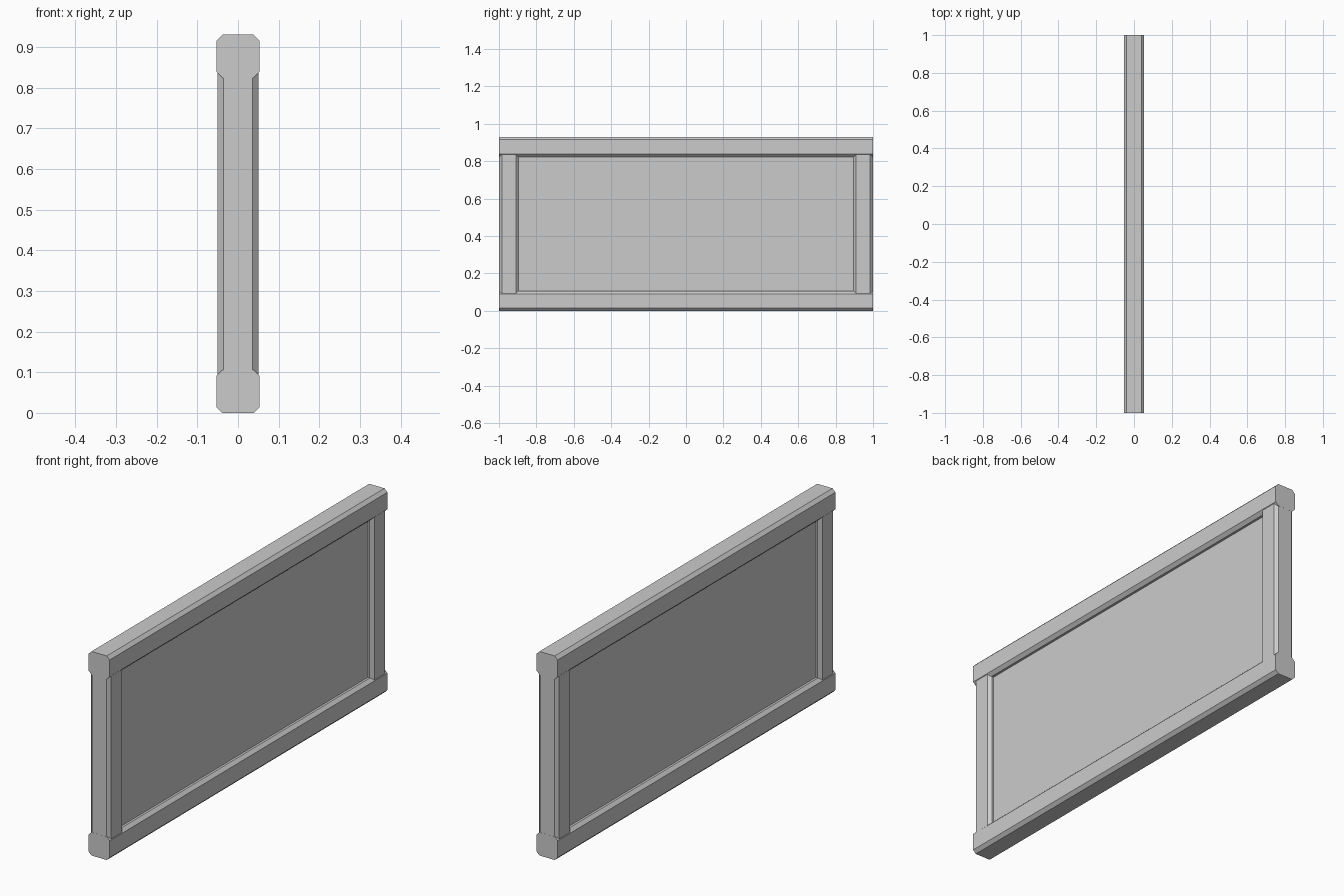
import bpy
import bmesh

cube = bpy.data.objects.get("Cube")
if cube:
    bpy.data.objects.remove(cube, do_unlink=True)

grey = bpy.data.materials.new("light_grey")
grey.use_nodes = True
colour = (0.6, 0.6, 0.6, 1)
grey.diffuse_color = colour
grey.node_tree.nodes["Principled BSDF"].inputs["Base Color"].default_value = colour

HEIGHT = 0.93
RAIL = 0.106     # rail height
CHAMFER = 0.0145


def bar(name, size, centre, axis=None):
    """Box whose edges running along the given axis are chamfered."""
    mesh = bpy.data.meshes.new(name)
    bm = bmesh.new()
    bmesh.ops.create_cube(bm, size=1)
    bmesh.ops.scale(bm, vec=size, verts=bm.verts)
    if axis is not None:
        edges = [e for e in bm.edges
                 if abs((e.verts[0].co - e.verts[1].co)[axis]) > 1e-5]
        bmesh.ops.bevel(bm, geom=edges, offset=CHAMFER, segments=1,
                        affect='EDGES')
    bmesh.ops.translate(bm, vec=centre, verts=bm.verts)
    bm.to_mesh(mesh)
    bm.free()
    mesh.materials.append(grey)
    obj = bpy.data.objects.new(name, mesh)
    bpy.context.collection.objects.link(obj)
    return obj


# Long rails running the full length
for name, z in (("bottom_rail", RAIL / 2), ("top_rail", HEIGHT - RAIL / 2)):
    bar(name, (0.106, 2, RAIL), (0, 0, z), axis=1)

# End posts, slightly slimmer than the rails and let into them
for name, side in (("front_post", -1), ("back_post", 1)):
    bar(name, (0.101, 0.105, HEIGHT - 2 * RAIL + 0.03),
        (0, side * 0.947, HEIGHT / 2), axis=2)

# Recessed infill panel
bar("panel", (0.056, 1.84, HEIGHT - 2 * RAIL + 0.03), (0, 0, HEIGHT / 2))
